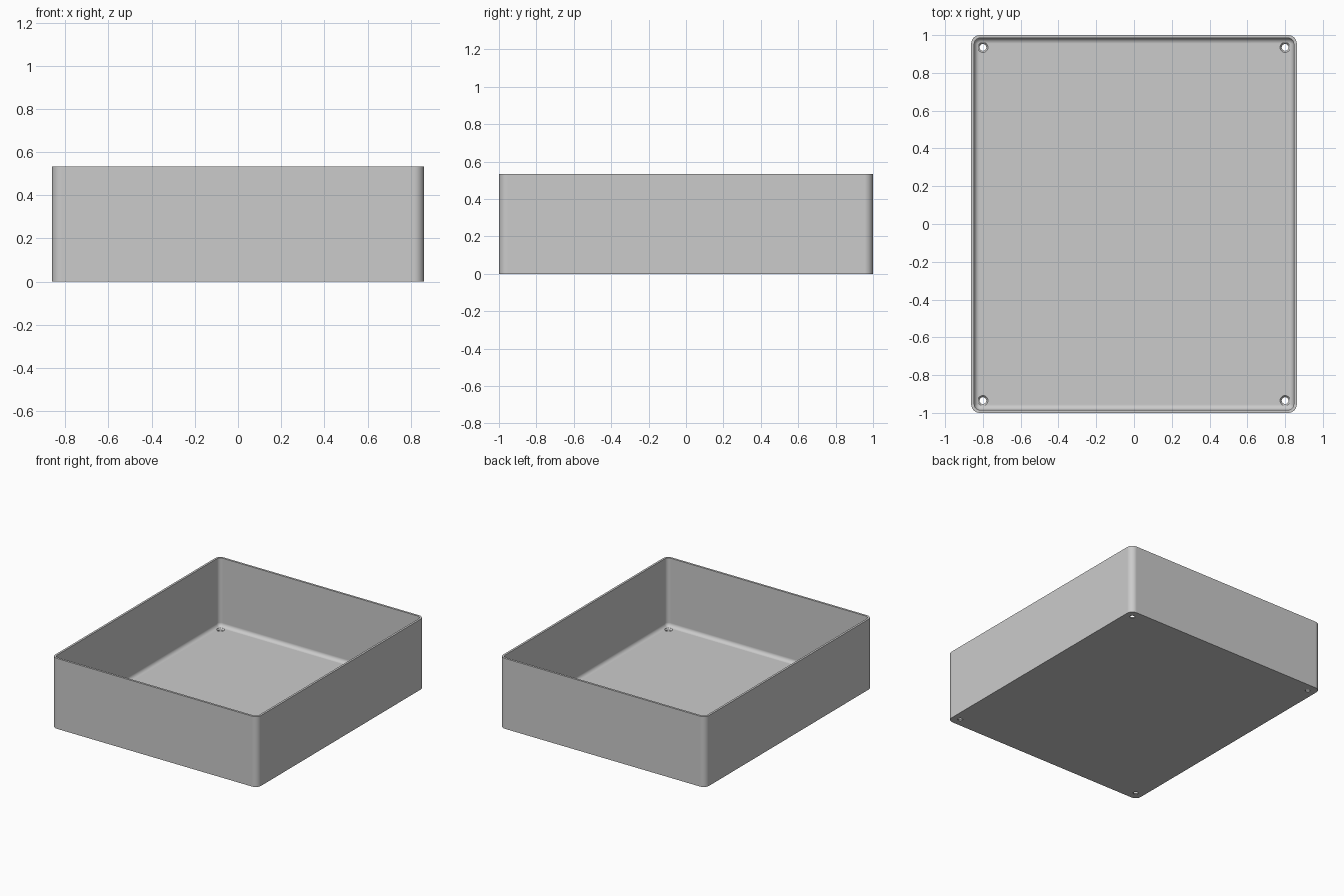
import bpy
import bmesh
from math import sin, cos, pi

cube = bpy.data.objects.get("Cube")
if cube:
    bpy.data.objects.remove(cube, do_unlink=True)

HALF_X, HALF_Y, HEIGHT = 0.862, 1.0, 0.533
WALL, FLOOR = 0.016, 0.016
CORNER, FILLET = 0.046, 0.028
STEPS = 8

grey = bpy.data.materials.new("light grey")
grey.use_nodes = True
colour = (0.6, 0.6, 0.6, 1)
grey.diffuse_color = colour
grey.node_tree.nodes["Principled BSDF"].inputs["Base Color"].default_value = colour


def finish(bm, name):
    bmesh.ops.recalc_face_normals(bm, faces=bm.faces)
    mesh = bpy.data.meshes.new(name)
    bm.to_mesh(mesh)
    bm.free()
    mesh.materials.append(grey)
    obj = bpy.data.objects.new(name, mesh)
    bpy.context.collection.objects.link(obj)
    return obj


def rounded_ring(bm, inset, z):
    """Rounded rectangle of vertices, offset inwards from the outer wall."""
    ring = []
    r = CORNER - inset
    for i, (sx, sy) in enumerate(((1, 1), (-1, 1), (-1, -1), (1, -1))):
        for k in range(STEPS + 1):
            a = (i + k / STEPS) * pi / 2
            ring.append(bm.verts.new((sx * (HALF_X - CORNER) + r * cos(a),
                                      sy * (HALF_Y - CORNER) + r * sin(a), z)))
    return ring


def circle_ring(bm, x, y, radius, z, count=32):
    return [bm.verts.new((x + radius * cos(2 * pi * k / count),
                          y + radius * sin(2 * pi * k / count), z))
            for k in range(count)]


def loft(bm, rings):
    for a, b in zip(rings, rings[1:]):
        for i in range(len(a)):
            j = (i + 1) % len(a)
            bm.faces.new((a[i], a[j], b[j], b[i]))
    bm.faces.new(rings[0])
    bm.faces.new(rings[-1])


# Open tray: outer wall, rim, inner wall, then a fillet into the floor
profile = [(0, 0), (0, HEIGHT), (WALL, HEIGHT)]
for k in range(STEPS + 1):
    a = k / STEPS * pi / 2
    profile.append((WALL + FILLET * (1 - cos(a)), FLOOR + FILLET * (1 - sin(a))))
bm = bmesh.new()
loft(bm, [rounded_ring(bm, inset, z) for inset, z in profile])
tray = finish(bm, "open_tray")

# Countersunk screw holes in the four corners
bm = bmesh.new()
for sx in (-1, 1):
    for sy in (-1, 1):
        steps = ((0.018, -0.05), (0.018, 0.006), (0.027, FLOOR), (0.027, 0.06))
        loft(bm, [circle_ring(bm, sx * 0.8, sy * 0.935, r, z) for r, z in steps])
cutter = finish(bm, "screw_hole_cutter")
cutter.hide_render = True

cut = tray.modifiers.new("screw_holes", "BOOLEAN")
cut.operation = "DIFFERENCE"
cut.solver = "EXACT"
cut.object = cutter

bpy.ops.object.select_all(action="DESELECT")
tray.select_set(True)
bpy.context.view_layer.objects.active = tray
bpy.ops.object.modifier_apply(modifier=cut.name)
bpy.data.objects.remove(cutter, do_unlink=True)

# Smooth corners and fillet, crisp rim, flat large faces
bpy.ops.object.shade_smooth_by_angle(angle=pi / 6)
weighted = tray.modifiers.new("flat_panels", "WEIGHTED_NORMAL")
weighted.keep_sharp = True
